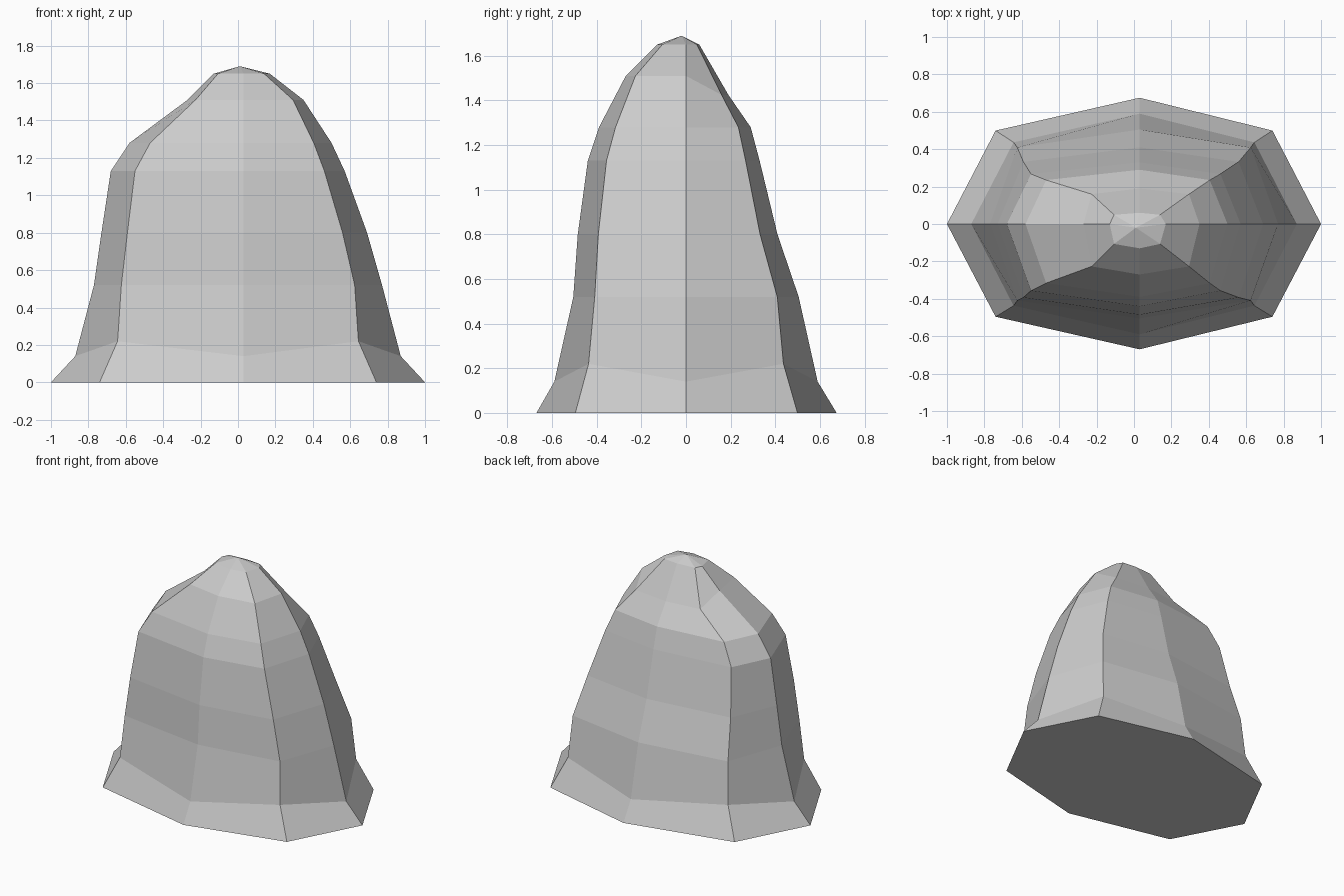
import bpy
import bmesh

# Remove the default cube
default_cube = bpy.data.objects.get("Cube")
if default_cube:
    bpy.data.objects.remove(default_cube, do_unlink=True)

# Plain stone colour
stone = bpy.data.materials.new("stone_grey")
stone.use_nodes = True
colour = (0.6, 0.6, 0.6, 1.0)
stone.diffuse_color = colour
stone.node_tree.nodes["Principled BSDF"].inputs["Base Color"].default_value = colour

RIDGE_X = 0.03  # the front and back ridges sit slightly off centre

# Rings from ground to crown:
# height, right reach, left reach, front reach, back reach, corner factor
RINGS = [
    (0.0, 1.0, 1.0, 0.67, 0.675, 0.74),
    (0.14, 0.87, 0.87, 0.59, 0.59, 0.74),
    (0.52, 0.77, 0.77, 0.505, 0.505, 0.81),
    (0.8, 0.73, 0.69, 0.485, 0.41, 0.81),
    (1.13, 0.68, 0.57, 0.44, 0.33, 0.81),
    (1.28, 0.58, 0.5, 0.39, 0.29, 0.81),
    (1.51, 0.27, 0.35, 0.27, 0.19, 0.84),
    (1.65, 0.13, 0.17, 0.13, 0.06, 0.82),
]


def ring_points(index):
    """Eight points of one ring, counter-clockwise from the left side."""
    z, right, left, front, back, corner = RINGS[index]
    corner_z = 0.22 if index == 1 else z      # foot flares up at the corners
    back_z = z - 0.085 if index == 6 else z   # shoulder slumps at the back
    return [
        (left, 0, z),
        (left * corner, back * corner, min(corner_z, back_z) if index == 6 else corner_z),
        (RIDGE_X, back, back_z),
        (-right * corner, back * corner, min(corner_z, back_z) if index == 6 else corner_z),
        (-right, 0, z),
        (-right * corner, -front * corner, corner_z),
        (RIDGE_X, -front, z),
        (left * corner, -front * corner, corner_z),
    ]


# Bands of flat faces between neighbouring rings
bm = bmesh.new()
rings = [[bm.verts.new(p) for p in ring_points(i)] for i in range(len(RINGS))]
for lower, upper in zip(rings, rings[1:]):
    for i in range(8):
        j = (i + 1) % 8
        bm.faces.new((lower[i], lower[j], upper[j], upper[i]))

# Flat underside and low pointed crown
bm.faces.new(list(reversed(rings[0])))
peak = bm.verts.new((0.01, -0.02, 1.69))
for i in range(8):
    bm.faces.new((rings[-1][i], rings[-1][(i + 1) % 8], peak))
bmesh.ops.recalc_face_normals(bm, faces=bm.faces)

mesh = bpy.data.meshes.new("boulder")
bm.to_mesh(mesh)
bm.free()
mesh.materials.append(stone)
boulder = bpy.data.objects.new("boulder", mesh)
bpy.context.collection.objects.link(boulder)
